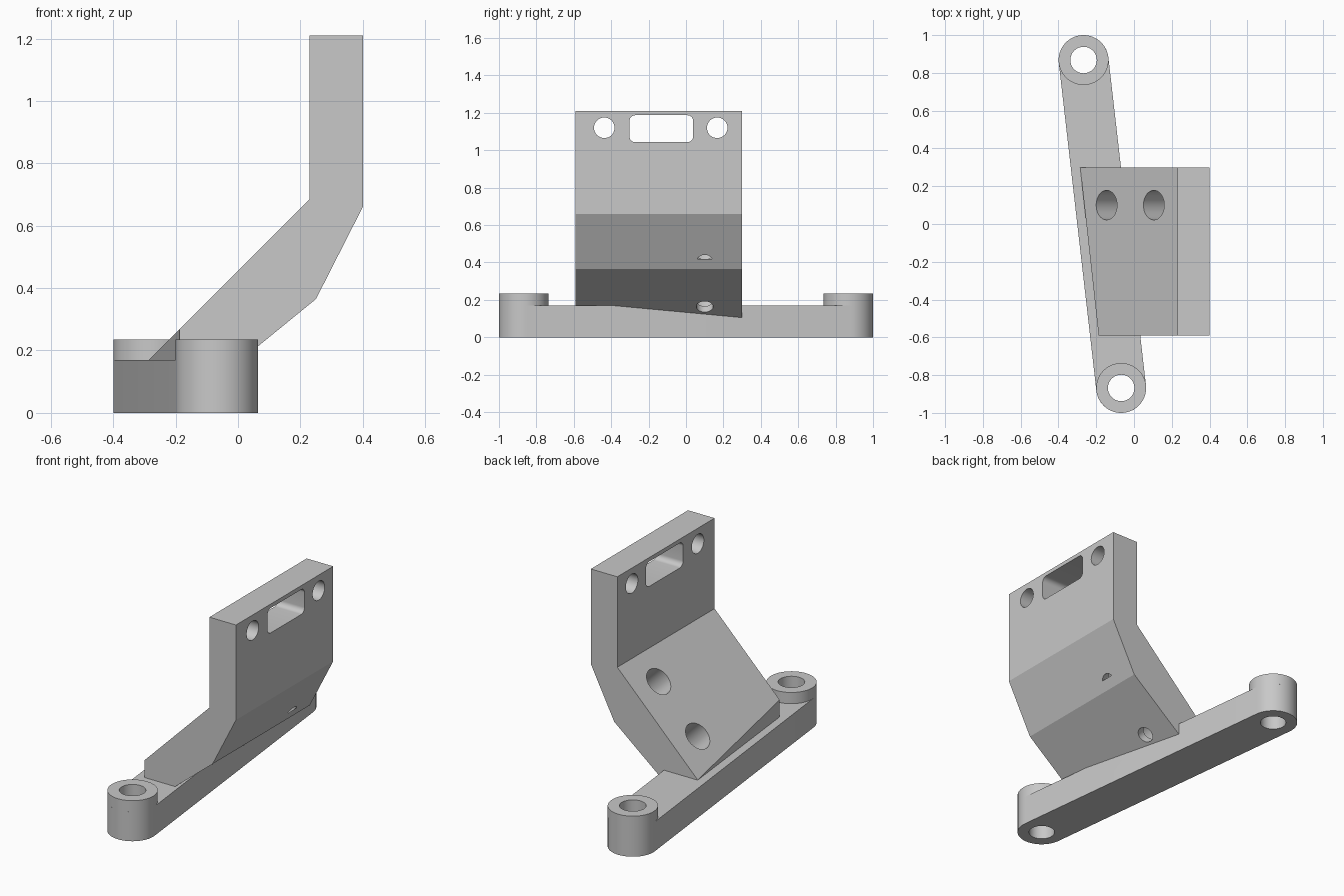
import bpy, bmesh, math
from mathutils import Vector, Matrix

if "Cube" in bpy.data.objects:
    bpy.data.objects.remove(bpy.data.objects["Cube"], do_unlink=True)

grey = bpy.data.materials.new("plain grey")
grey.use_nodes = True
grey.diffuse_color = (0.58, 0.58, 0.58, 1)
grey.node_tree.nodes["Principled BSDF"].inputs["Base Color"].default_value = grey.diffuse_color


def make_object(name, bm):
    bmesh.ops.recalc_face_normals(bm, faces=bm.faces)
    mesh = bpy.data.meshes.new(name)
    bm.to_mesh(mesh)
    bm.free()
    mesh.materials.append(grey)
    obj = bpy.data.objects.new(name, mesh)
    bpy.context.collection.objects.link(obj)
    return obj


def prism(name, points, offset):
    """Extrude a flat outline along an offset."""
    bm = bmesh.new()
    face = bm.faces.new([bm.verts.new(p) for p in points])
    new = bmesh.ops.extrude_face_region(bm, geom=[face])["geom"]
    bmesh.ops.translate(bm, vec=offset, verts=[v for v in new if isinstance(v, bmesh.types.BMVert)])
    return make_object(name, bm)


def cylinder(name, start, end, radius):
    start, end = Vector(start), Vector(end)
    axis = end - start
    turn = axis.to_track_quat("Z", "Y").to_matrix().to_4x4()
    bm = bmesh.new()
    bmesh.ops.create_cone(bm, cap_ends=True, segments=64, radius1=radius, radius2=radius,
                          depth=axis.length, matrix=Matrix.Translation((start + end) / 2) @ turn)
    return make_object(name, bm)


def cut(obj, cutters):
    for cutter in cutters:
        mod = obj.modifiers.new("cut", "BOOLEAN")
        mod.operation = "DIFFERENCE"
        mod.solver = "EXACT"
        mod.object = cutter
        bpy.context.view_layer.objects.active = obj
        bpy.ops.object.modifier_apply(modifier=mod.name)


def arc(cx, cy, radius, start, sweep, steps):
    return [(cx + radius * math.cos(start + sweep * i / steps),
             cy + radius * math.sin(start + sweep * i / steps)) for i in range(steps + 1)]


# Base bar: round-ended outline between the two boss centres
back, front = Vector((-0.267, 0.868, 0)), Vector((-0.068, -0.868, 0))
RADIUS, BAR_TOP, BOSS_TOP = 0.132, 0.17, 0.235
along = back - front
side = math.atan2(along.y, along.x) - math.pi / 2
outline = (arc(back.x, back.y, RADIUS, side, math.pi, 32)
           + arc(front.x, front.y, RADIUS, side + math.pi, math.pi, 32))
bar = prism("base_bar", [(x, y, 0) for x, y in outline], (0, 0, BAR_TOP))

# Raised bosses with bolt holes running through the bar
up = Vector((0, 0, 1))
bosses, bolt_cutters = [], []
for name, centre in (("back_boss", back), ("front_boss", front)):
    boss = cylinder(name, centre + up * BAR_TOP, centre + up * BOSS_TOP, RADIUS)
    drill = cylinder("bolt_cutter", centre - up * 0.1, centre + up * 0.4, 0.07)
    cut(boss, [drill])
    bosses.append(boss)
    bolt_cutters.append(drill)

# Bent mounting plate: side profile extruded across the width
Y0, Y1 = -0.59, 0.30
profile = [(0.23, 1.21), (0.40, 1.21), (0.40, 0.66), (0.25, 0.365),
           (-0.08, 0.096), (-0.30, 0.096), (-0.30, 0.156), (0.23, 0.686)]
plate = prism("mounting_plate", [(x, Y0, z) for x, z in profile], (0, Y1 - Y0, 0))

# Trim the lower edge of the plate parallel to the bar
bm = bmesh.new()
bm.from_mesh(plate.data)
trim = bmesh.ops.bisect_plane(bm, geom=bm.verts[:] + bm.edges[:] + bm.faces[:],
                              plane_co=(-0.285, Y1, 0), plane_no=(-0.89, -0.098, 0), clear_outer=True)
bmesh.ops.holes_fill(bm, edges=[e for e in bm.edges if e.is_boundary])
bmesh.ops.recalc_face_normals(bm, faces=bm.faces)
bm.to_mesh(plate.data)
bm.free()

# Upper plate: two round holes and a rounded slot
plate_cutters = [cylinder("hole_cutter", (0, y, 1.12), (0.6, y, 1.12), 0.055) for y in (-0.437, 0.167)]
slot = []
for i, (y, z) in enumerate(((0.008, 1.157), (-0.272, 1.157), (-0.272, 1.073), (0.008, 1.073))):
    slot += arc(y, z, 0.03, i * math.pi / 2, math.pi / 2, 8)
plate_cutters.append(prism("slot_cutter", [(0, y, z) for y, z in slot], (0.6, 0, 0)))

# Sloped section: counterbored holes square to the slope
inward = Vector((1, 0, -1)).normalized()
bore_cutters = []
for x in (-0.145, 0.105):
    mouth = Vector((x, 0.10, x + 0.456))
    bore_cutters.append(cylinder("counterbore_cutter", mouth - inward * 0.1, mouth + inward * 0.16, 0.078))
    bore_cutters.append(cylinder("pilot_cutter", mouth, mouth + inward * 0.2225, 0.045))

cut(plate, plate_cutters + bore_cutters)
cut(bar, bolt_cutters + bore_cutters[:2])

# Remove the cutters and smooth the round surfaces
for cutter in bolt_cutters + plate_cutters + bore_cutters:
    bpy.data.objects.remove(cutter, do_unlink=True)
bpy.ops.object.select_all(action="DESELECT")
for obj in [bar, plate] + bosses:
    obj.select_set(True)
bpy.context.view_layer.objects.active = bar
bpy.ops.object.shade_smooth_by_angle(angle=math.radians(15))
